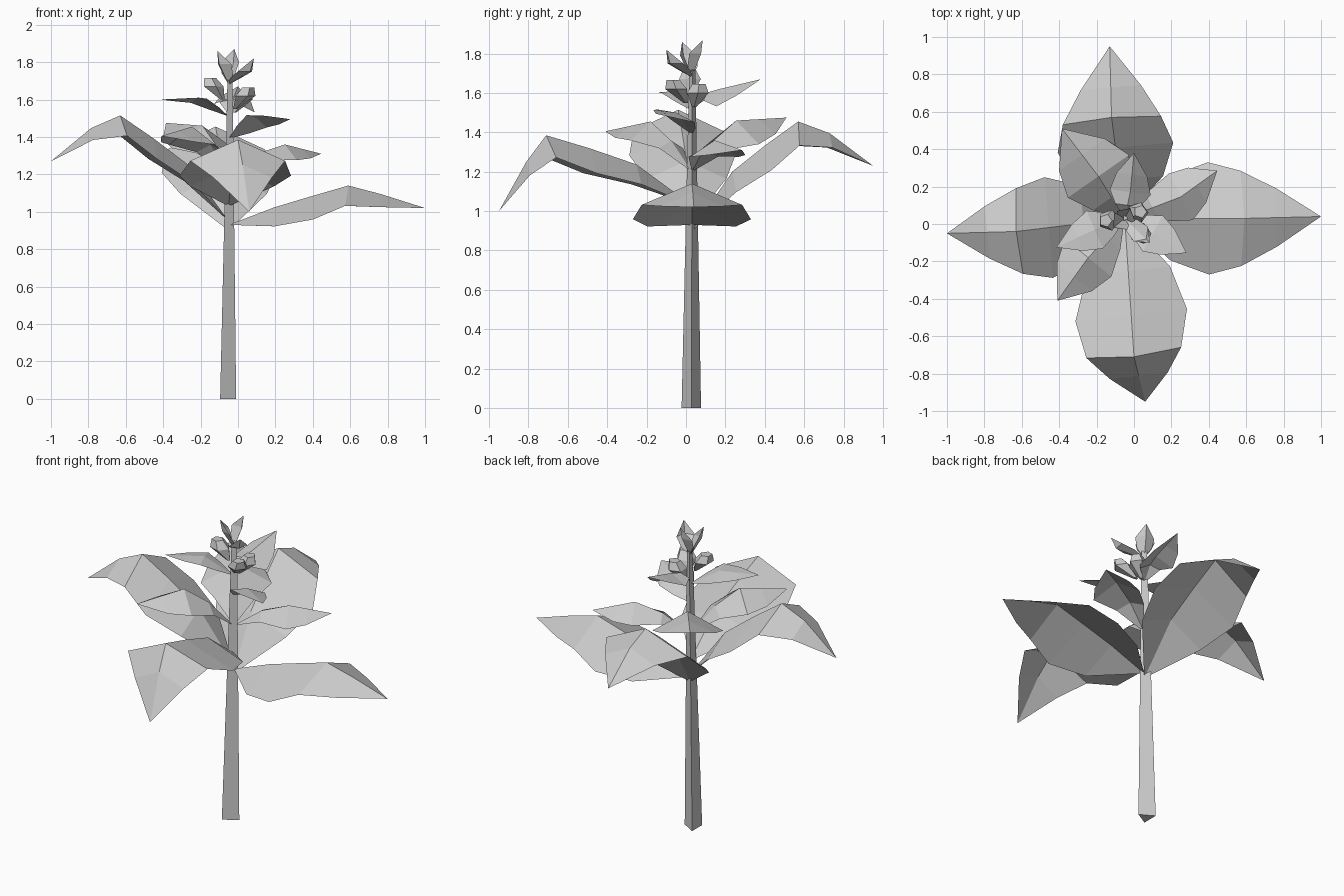
import bpy
import bmesh
import math
from mathutils import Vector

old = bpy.data.objects.get("Cube")
if old:
    bpy.data.objects.remove(old)

grey = bpy.data.materials.new("plain_grey")
grey.use_nodes = True
colour = (0.6, 0.6, 0.6, 1)
grey.diffuse_color = colour
for node in grey.node_tree.nodes:
    if node.type == "BSDF_PRINCIPLED":
        node.inputs["Base Color"].default_value = colour

# Leaf outlines: (distance along segment, width, fold depth, extra rib height)
# The inner rows run from base to knee, the outer rows from knee to tip
BROAD = ([(0.38, 0.75, 0.45, 0.09), (0.7, 1, 0.42, 0.05), (0.97, 0.85, 0.4, 0)],
         [(0.42, 0.52, 0.45, 0.035)])
SMALL = ([(0.5, 0.6, 0.4, 0.03), (1, 1, 0.6, 0)], [(0.45, 0.75, 0.5, 0)])
FLAT = ([(0.5, 0.6, 0.1, 0), (1, 1, 0.15, 0)], [(0.45, 0.7, 0.1, 0)])
PETAL = ([(0.5, 0.75, 0.7, 0), (1, 1, 0.7, 0)], [])


def finish(name, bm):
    mesh = bpy.data.meshes.new(name)
    bm.to_mesh(mesh)
    bm.free()
    mesh.materials.append(grey)
    obj = bpy.data.objects.new(name, mesh)
    bpy.context.collection.objects.link(obj)
    return obj


def leaf(name, base, knee, tip, width, outline, arch=1, roll=0, up=(0, 0, 1)):
    """Folded leaf with a raised midrib that bends at the knee."""
    base, knee, tip, up = Vector(base), Vector(knee), Vector(tip), Vector(up)
    across = (tip - base).cross(up).normalized() + up * roll
    bm = bmesh.new()
    rows = []
    for (start, end), part in zip(((base, knee), (knee, tip)), outline):
        for t, w, fold, lift in part:
            edge = start.lerp(end, t) + up * lift * arch
            rib = knee if start == base and t > 0.9 else edge
            drop = up * -fold * w * width
            side = across * w * width
            rows.append([bm.verts.new(p) for p in
                         (edge - side + drop, rib, edge + side + drop)])
    first, last = bm.verts.new(base), bm.verts.new(tip)
    for i in (0, 1):
        bm.faces.new((first, rows[0][i + 1], rows[0][i]))
        for a, b in zip(rows, rows[1:]):
            bm.faces.new((a[i], a[i + 1], b[i + 1], b[i]))
        bm.faces.new((rows[-1][i], rows[-1][i + 1], last))
    return finish(name, bm)


def tube(name, sides, rings):
    """Closed faceted tube through (x, y, z, radius) rings."""
    bm = bmesh.new()
    loops = []
    for x, y, z, r in rings:
        angles = [math.tau * k / sides for k in range(sides)]
        loops.append([bm.verts.new((x + r * math.cos(a), y + r * math.sin(a), z))
                      for a in angles])
    for a, b in zip(loops, loops[1:]):
        for k in range(sides):
            n = (k + 1) % sides
            bm.faces.new((a[k], a[n], b[n], b[k]))
    bm.faces.new(loops[0][::-1])
    bm.faces.new(loops[-1])
    return finish(name, bm)


# Three-sided tapering stem
tube("stem", 3, [(-0.067, 0.027, 0, 0.057), (-0.047, 0.032, 1.72, 0.018)])


def at_stem(z):
    return Vector((-0.05, 0.03, z))


# Four broad lower leaves
leaf("broad_leaf_front", at_stem(1.03), (0, -0.71, 1.385), (0.06, -0.95, 1.0), 0.3, BROAD, arch=0.8)
leaf("broad_leaf_back", at_stem(0.9), (-0.12, 0.57, 1.455), (-0.13, 0.95, 1.23), 0.31, BROAD)
leaf("broad_leaf_left", at_stem(0.93), (0.59, 0.03, 1.14), (1, 0.04, 1.02), 0.3, BROAD, arch=0.15)
leaf("broad_leaf_right", at_stem(0.95), (-0.63, -0.04, 1.515), (-1, -0.05, 1.27), 0.27, BROAD)

# Three middle leaves
leaf("middle_leaf_back_right", at_stem(1.2), (-0.19, 0.255, 1.46), (-0.385, 0.51, 1.475), 0.2, SMALL)
leaf("middle_leaf_front_right", at_stem(1.2), (-0.245, -0.18, 1.455), (-0.41, -0.41, 1.405), 0.16, SMALL)
leaf("middle_leaf_back_left", at_stem(1.2), (0.25, 0.145, 1.36), (0.445, 0.285, 1.31), 0.14, SMALL)

# Three upper leaves
leaf("upper_leaf_front_left", at_stem(1.39), (0.1, -0.05, 1.5), (0.28, -0.155, 1.495), 0.11, FLAT, roll=0.3)
leaf("upper_leaf_right", at_stem(1.51), (-0.21, -0.03, 1.61), (-0.415, -0.125, 1.6), 0.11, FLAT, roll=-0.1)
leaf("upper_leaf_back", at_stem(1.52), (-0.02, 0.17, 1.62), (0, 0.38, 1.67), 0.11, SMALL, roll=-0.2)

# Upright cupped petals at the top
for i, tip in enumerate([(-0.11, -0.02, 1.86), (-0.02, 0.085, 1.87), (0.085, -0.1, 1.82)]):
    tip = Vector(tip)
    outward = tip - at_stem(tip.z)
    knee = at_stem(tip.z - 0.07) + outward * 0.85
    leaf(f"top_petal_{i + 1}", at_stem(1.68), knee, tip, 0.055, PETAL, up=outward.normalized())

# Five-sided buds leaning out from the stem
for i, (x, y, z) in enumerate([(-0.135, 0.02, 1.67), (0.035, -0.05, 1.62), (0.02, 0.06, 1.6)]):
    middle = Vector((x, y, z))
    inner = middle.lerp(at_stem(z), 0.6)
    outer = middle.lerp(at_stem(z), -0.2)
    tube(f"bud_{i + 1}", 5, [(inner.x, inner.y, z - 0.07, 0.012),
                             (x, y, z, 0.058), (outer.x, outer.y, z + 0.045, 0.035)])
